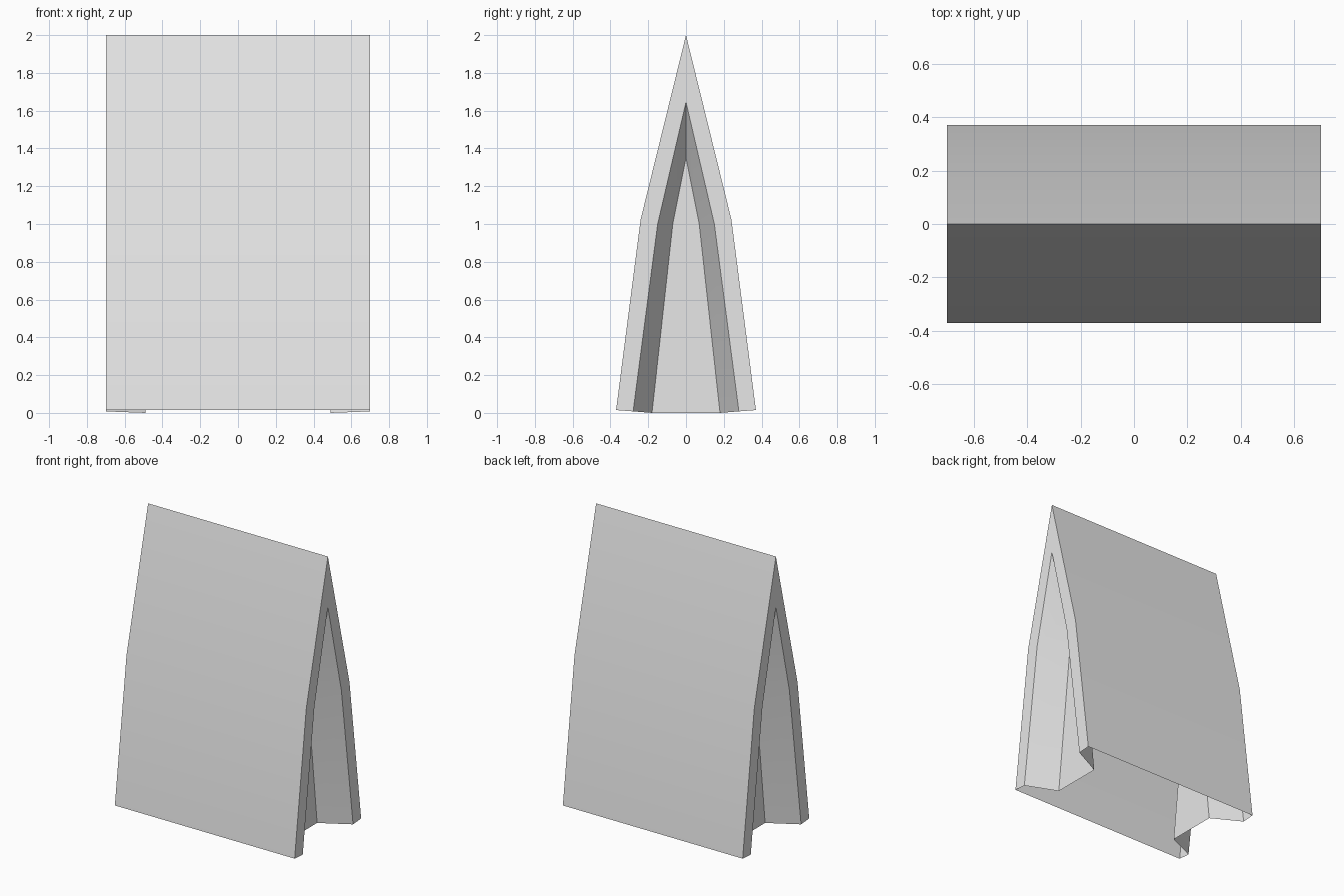
import bpy
import bmesh
import math

cube = bpy.data.objects.get("Cube")
if cube:
    bpy.data.objects.remove(cube, do_unlink=True)

# One plain grey for the whole sign
grey = bpy.data.materials.new("light grey")
grey.use_nodes = True
colour = (0.8, 0.8, 0.8, 1)
grey.diffuse_color = colour
grey.node_tree.nodes["Principled BSDF"].inputs["Base Color"].default_value = colour


def arch(x, half):
    """Tent outline at x, from the front foot over the ridge to the back foot."""
    front = [(x, -y, z) for y, z in half]
    back = [(x, y, z) for y, z in reversed(half[:-1])]
    return front + back


def loft(name, rings, cap=None):
    """Skin successive outlines; cap closes the ring with that index."""
    bm = bmesh.new()
    loops = [[bm.verts.new(p) for p in ring] for ring in rings]
    for a, b in zip(loops, loops[1:]):
        for i in range(len(a) - 1):
            bm.faces.new((a[i], b[i], b[i + 1], a[i + 1]))
    if cap == 0:
        bm.faces.new(loops[0])
    elif cap is not None:
        bm.faces.new(loops[cap][::-1])
    mesh = bpy.data.meshes.new(name)
    bm.to_mesh(mesh)
    bm.free()
    mesh.materials.append(grey)
    obj = bpy.data.objects.new(name, mesh)
    bpy.context.collection.objects.link(obj)
    bpy.ops.object.select_all(action="DESELECT")
    obj.select_set(True)
    bpy.context.view_layer.objects.active = obj
    bpy.ops.object.shade_smooth_by_angle(angle=math.radians(30))
    return obj


# Half outlines as (y, z): foot, knee, ridge
outer = [(0.37, 0.015), (0.24, 1.025), (0, 2)]
rim = [(0.28, 0.008), (0.15, 1.0), (0, 1.645)]
panel = [(0.18, 0), (0.07, 1.0), (0, 1.35)]
end, inset = 0.7, 0.49

# Folded front and back boards, open underneath
loft("folded_boards", [arch(-end, outer), arch(end, outer)])

# Recessed ends: flat rim, sloping sides, inner panel
loft("left_end_recess", [arch(end, outer), arch(end, rim), arch(inset, panel)], cap=-1)
loft("right_end_recess", [arch(-inset, panel), arch(-end, rim), arch(-end, outer)], cap=0)
